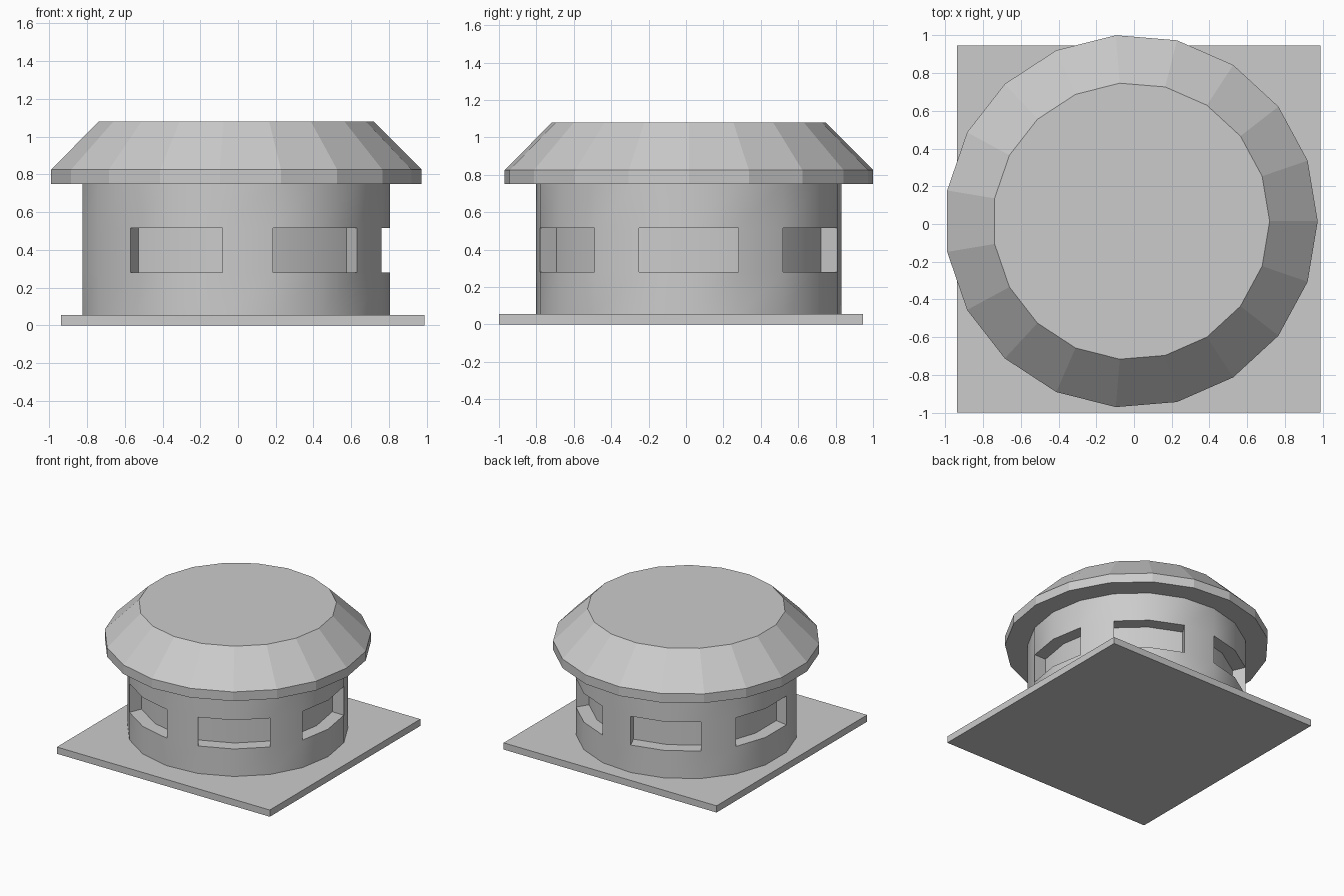
import bpy, bmesh
from math import cos, sin, pi
from mathutils import Vector

if "Cube" in bpy.data.objects:
    bpy.data.objects.remove(bpy.data.objects["Cube"])

SIDES = 19
CX, CY = -0.015, 0.015


def make_object(name, bm, smooth=False):
    bmesh.ops.recalc_face_normals(bm, faces=bm.faces)
    mesh = bpy.data.meshes.new(name)
    bm.to_mesh(mesh)
    bm.free()
    obj = bpy.data.objects.new(name, mesh)
    bpy.context.collection.objects.link(obj)
    if smooth:
        bpy.ops.object.select_all(action='DESELECT')
        obj.select_set(True)
        bpy.context.view_layer.objects.active = obj
        bpy.ops.object.shade_smooth_by_angle(angle=pi / 6)
    return obj


def lathe(profile):
    """Closed solid from (radius, z) rings; returns bmesh and wall faces by row."""
    bm = bmesh.new()
    rings = []
    for r, z in profile:
        rings.append([bm.verts.new((CX + r * cos(2 * pi * k / SIDES),
                                    CY + r * sin(2 * pi * k / SIDES), z))
                      for k in range(SIDES)])
    rows = []
    for a, b in zip(rings, rings[1:]):
        rows.append([bm.faces.new((a[k], a[(k + 1) % SIDES], b[(k + 1) % SIDES], b[k]))
                     for k in range(SIDES)])
    bm.faces.new(rings[0][::-1])
    bm.faces.new(rings[-1])
    return bm, rows


# Square base plate
bm = bmesh.new()
bmesh.ops.create_cube(bm, size=1)
bmesh.ops.scale(bm, vec=(1.926, 1.945, 0.055), verts=bm.verts)
bmesh.ops.translate(bm, vec=(0.025, -0.0275, 0.0275), verts=bm.verts)
make_object("base_plate", bm)

# Round drum with six recessed windows, each two facets wide
bm, rows = lathe([(0.82, 0.055), (0.82, 0.28), (0.82, 0.515), (0.82, 0.75)])
for start in range(-7, 9, 3):
    pair = [rows[1][start % SIDES], rows[1][(start + 1) % SIDES]]
    angle = 2 * pi * (start + 1) / SIDES
    out = bmesh.ops.extrude_face_region(bm, geom=pair)
    verts = [g for g in out["geom"] if isinstance(g, bmesh.types.BMVert)]
    bmesh.ops.translate(bm, verts=verts, vec=Vector((cos(angle), sin(angle), 0)) * -0.105)
    bmesh.ops.delete(bm, geom=[f for f in pair if f.is_valid], context='FACES')
make_object("drum", bm, smooth=True)

# Faceted cap with sloping rim
bm, _ = lathe([(0.989, 0.75), (0.989, 0.825), (0.734, 1.08)])
make_object("cap", bm)
